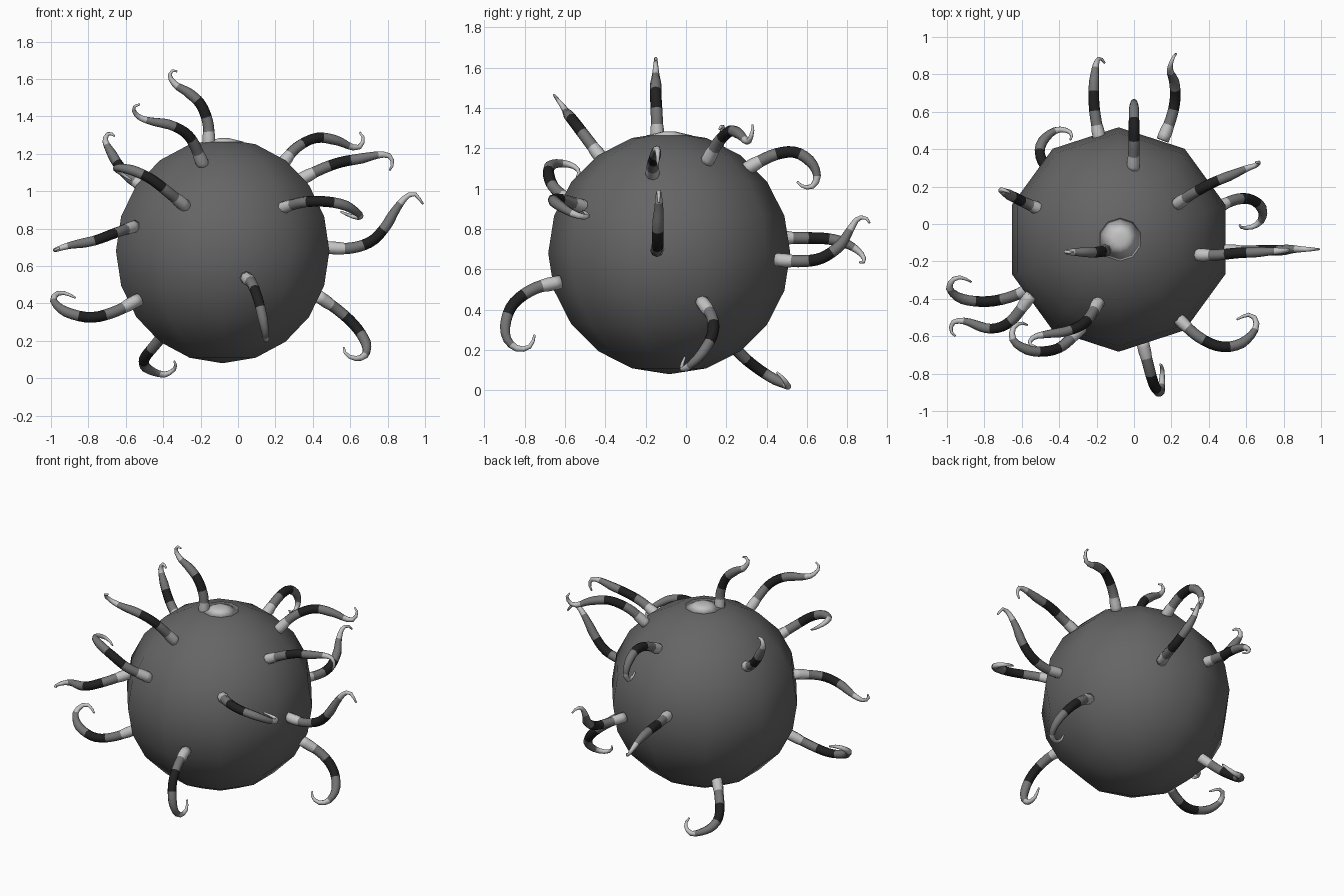
import bpy, bmesh, math
from mathutils import Vector

CENTRE = Vector((-0.082, -0.083, 0.68))
RADIUS = 0.6


def material(name, v):
    m = bpy.data.materials.new(name)
    m.diffuse_color = (v, v, v, 1)
    return m


BODY = material("body grey", 0.13)
LIGHT = material("light grey", 0.55)
MID = material("mid grey", 0.18)
DARK = material("dark grey", 0.015)


def finish(name, bm, mats):
    bmesh.ops.recalc_face_normals(bm, faces=bm.faces)
    for f in bm.faces:
        f.smooth = True
    me = bpy.data.meshes.new(name)
    bm.to_mesh(me)
    bm.free()
    for m in mats:
        me.materials.append(m)
    ob = bpy.data.objects.new(name, me)
    bpy.context.collection.objects.link(ob)
    return ob


# round body, ten segments and ten rings
bm = bmesh.new()
bmesh.ops.create_uvsphere(bm, u_segments=10, v_segments=10, radius=RADIUS)
finish("body", bm, [BODY]).location = CENTRE

# pale spot on the crown
bm = bmesh.new()
bmesh.ops.create_cone(bm, cap_ends=True, segments=10, radius1=0.115, radius2=0.03, depth=0.02)
finish("crown_spot", bm, [LIGHT]).location = CENTRE + Vector((0.008, 0, RADIUS - 0.007))


def resample(points, count):
    """Evenly spaced points along a smooth curve through the given points."""
    p = [points[0] * 2 - points[1]] + points + [points[-1] * 2 - points[-2]]
    dense = []
    for i in range(1, len(p) - 2):
        a, b, c, d = p[i - 1:i + 3]
        for k in range(12):
            t = k / 12
            dense.append(0.5 * (2 * b + (c - a) * t + (2 * a - 5 * b + 4 * c - d) * t * t
                                + (3 * b - a - 3 * c + d) * t ** 3))
    dense.append(points[-1])
    dist = [0.0]
    for a, b in zip(dense, dense[1:]):
        dist.append(dist[-1] + (b - a).length)
    out, j = [], 0
    for i in range(count + 1):
        s = dist[-1] * i / count
        while j < len(dense) - 2 and dist[j + 1] < s:
            j += 1
        out.append(dense[j].lerp(dense[j + 1], (s - dist[j]) / (dist[j + 1] - dist[j])))
    return out


def tentacle(name, *pts, sides=8, count=20):
    """Tapering banded tube along a path, rooted just inside the body."""
    pts = [Vector(p) for p in pts]
    pts[0] += (CENTRE - pts[0]).normalized() * 0.03
    path = resample(pts, count)
    bm = bmesh.new()
    rings = []
    normal = (path[1] - path[0]).orthogonal()
    for i, c in enumerate(path):
        t = i / count
        tangent = (path[min(i + 1, count)] - path[max(i - 1, 0)]).normalized()
        normal = (normal - tangent * normal.dot(tangent)).normalized()
        side = tangent.cross(normal)
        r = 0.034 if t < 0.14 else 0.031 - 0.006 * t if t < 0.6 else 0.0274 - 0.055 * (t - 0.6)
        rings.append([bm.verts.new(c + r * (normal * math.cos(a) + side * math.sin(a)))
                      for a in (2 * math.pi * k / sides for k in range(sides))])
    for i in range(count):
        t = (i + 0.5) / count
        # bands: pale collar, grey, dark, grey, pale tip
        band = 0 if t < 0.14 or t > 0.76 else 2 if 0.32 < t < 0.51 else 1
        for k in range(sides):
            n = (k + 1) % sides
            f = bm.faces.new((rings[i][k], rings[i][n], rings[i + 1][n], rings[i + 1][k]))
            f.material_index = band
    bm.faces.new(rings[0])
    bm.faces.new(rings[-1])
    finish(name, bm, [LIGHT, MID, DARK])


# crown tentacles
tentacle("tentacle_crown_left", (-.16, -.145, 1.27), (-.16, -.145, 1.36), (-.2, -.15, 1.465),
         (-.27, -.15, 1.53), (-.33, -.15, 1.565), (-.365, -.15, 1.615), (-.35, -.15, 1.645), (-.325, -.15, 1.64))
tentacle("tentacle_crown_front", (-.19, -.425, 1.16), (-.255, -.52, 1.285), (-.35, -.57, 1.35),
         (-.47, -.59, 1.375), (-.535, -.605, 1.4), (-.56, -.64, 1.445), (-.525, -.655, 1.465))
tentacle("tentacle_crown_right", (.35, -.17, 1.08), (.45, -.165, 1.12), (.55, -.155, 1.155),
         (.66, -.15, 1.175), (.76, -.145, 1.195), (.815, -.14, 1.185), (.825, -.14, 1.14), (.81, -.14, 1.11))
tentacle("tentacle_crown_back_right", (.24, .11, 1.15), (.31, .16, 1.23), (.42, .22, 1.285),
         (.53, .265, 1.27), (.61, .3, 1.235), (.655, .315, 1.24), (.67, .33, 1.285), (.65, .33, 1.315))
tentacle("tentacle_crown_back", (0, .31, 1.115), (0, .43, 1.165), (0, .54, 1.18),
         (0, .62, 1.13), (0, .65, 1.06), (0, .625, 1.01), (0, .58, 1.01), (0, .55, 1.035))

# left side tentacles
tentacle("tentacle_left_front_upper", (-.29, -.575, .93), (-.38, -.65, 1.0), (-.465, -.68, 1.065),
         (-.56, -.675, 1.11), (-.64, -.63, 1.125), (-.65, -.565, 1.115), (-.61, -.53, 1.085), (-.57, -.54, 1.06))
tentacle("tentacle_left_back_upper", (-.52, .085, 1.04), (-.575, .11, 1.07), (-.635, .14, 1.135),
         (-.675, .16, 1.2), (-.71, .18, 1.27), (-.69, .18, 1.31), (-.66, .165, 1.295))
tentacle("tentacle_left_middle", (-.575, -.395, .82), (-.66, -.52, .775), (-.77, -.56, .735),
         (-.9, -.52, .71), (-.965, -.525, .69), (-.98, -.57, .685), (-.955, -.6, .695))
tentacle("tentacle_left_lower", (-.55, -.345, .41), (-.66, -.39, .355), (-.79, -.415, .325),
         (-.92, -.4, .355), (-.985, -.35, .41), (-.97, -.3, .45), (-.925, -.285, .455), (-.87, -.31, .43))
tentacle("tentacle_left_bottom", (-.38, .205, .25), (-.45, .28, .17), (-.5, .36, .105),
         (-.495, .43, .06), (-.44, .49, .03), (-.385, .505, .02), (-.335, .485, .055), (-.34, .45, .09))

# front tentacles
tentacle("tentacle_front_lower", (.05, -.65, .53), (.075, -.75, .505), (.105, -.855, .43),
         (.13, -.895, .33), (.145, -.885, .25), (.15, -.83, .205), (.15, -.77, .22), (.14, -.75, .275))
tentacle("tentacle_front_right", (.23, -.505, .915), (.34, -.6, .94), (.46, -.655, .945),
         (.57, -.64, .925), (.645, -.57, .88), (.65, -.51, .86), (.61, -.485, .865), (.55, -.51, .89))

# right side tentacles
tentacle("tentacle_right_middle", (.5, -.145, .7), (.6, -.145, .695), (.71, -.14, .73),
         (.785, -.14, .805), (.84, -.135, .895), (.895, -.135, .965), (.945, -.135, .985), (.99, -.135, .93))
tentacle("tentacle_right_lower", (.45, .085, .43), (.54, .13, .36), (.63, .13, .275),
         (.685, .08, .185), (.68, .02, .125), (.635, -.015, .105), (.58, -.02, .125), (.565, -.005, .165))

# rear tentacles
tentacle("tentacle_rear_left", (-.19, .48, .76), (-.21, .6, .755), (-.215, .71, .75),
         (-.21, .8, .725), (-.2, .865, .68), (-.18, .885, .64), (-.155, .86, .635))
tentacle("tentacle_rear_right", (.165, .475, .645), (.2, .57, .64), (.22, .67, .655),
         (.215, .76, .715), (.195, .81, .79), (.195, .85, .85), (.21, .89, .855), (.225, .91, .83))
